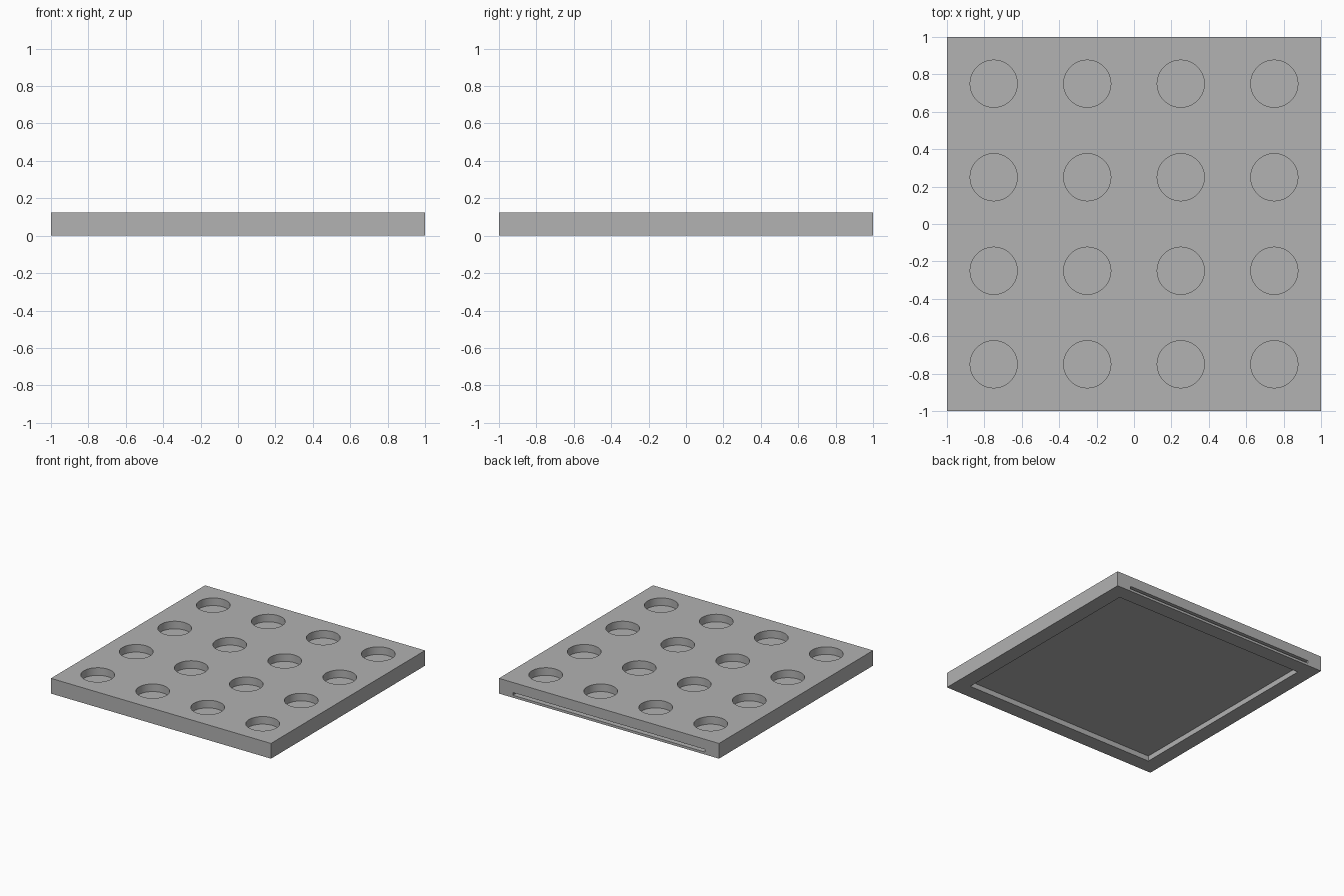
import bpy
import math

default = bpy.data.objects.get("Cube")
if default:
    bpy.data.objects.remove(default, do_unlink=True)

HEIGHT = 0.125          # tray thickness
CUP_RADIUS = 0.126
CUP_FLOOR = 0.0625
POCKET_HALF = 0.875     # underside pocket
POCKET_CEILING = 0.043

grey = bpy.data.materials.new("plain grey")
grey.use_nodes = True
colour = (0.445, 0.445, 0.445, 1)
grey.diffuse_color = colour
grey.node_tree.nodes["Principled BSDF"].inputs["Base Color"].default_value = colour


def box(name, low, high):
    """Axis-aligned box between two corners."""
    centre = [(a + b) / 2 for a, b in zip(low, high)]
    bpy.ops.mesh.primitive_cube_add(size=1, location=centre)
    obj = bpy.context.object
    obj.name = name
    obj.scale = [b - a for a, b in zip(low, high)]
    bpy.ops.object.transform_apply(location=True, rotation=False, scale=True)
    return obj


def cut(target, cutter):
    """Subtract the cutter from the target, then discard it."""
    cutter.hide_render = True
    mod = target.modifiers.new("cut", "BOOLEAN")
    mod.operation = "DIFFERENCE"
    mod.solver = "EXACT"
    mod.object = cutter
    bpy.context.view_layer.objects.active = target
    bpy.ops.object.modifier_apply(modifier=mod.name)
    bpy.data.objects.remove(cutter, do_unlink=True)


# Square slab
tray = box("tray", (-1, -1, 0), (1, 1, HEIGHT))
tray.data.materials.append(grey)

# Four by four grid of round cups in the top
for col in range(4):
    for row in range(4):
        bpy.ops.mesh.primitive_cylinder_add(
            vertices=64, radius=CUP_RADIUS, depth=0.2,
            location=(-0.75 + col * 0.5, -0.75 + row * 0.5, CUP_FLOOR + 0.1))
        cut(tray, bpy.context.object)

# Shallow square pocket in the underside
cut(tray, box("pocket_cutter", (-POCKET_HALF, -POCKET_HALF, -0.1),
              (POCKET_HALF, POCKET_HALF, POCKET_CEILING)))

# Thin slot through the back wall into the pocket
cut(tray, box("slot_cutter", (-0.872, 0.8, 0.02), (0.872, 1.1, 0.042)))

# Smooth cup walls with crisp rims
bpy.ops.object.select_all(action="DESELECT")
tray.select_set(True)
bpy.context.view_layer.objects.active = tray
bpy.ops.object.shade_smooth_by_angle(angle=math.radians(30))
